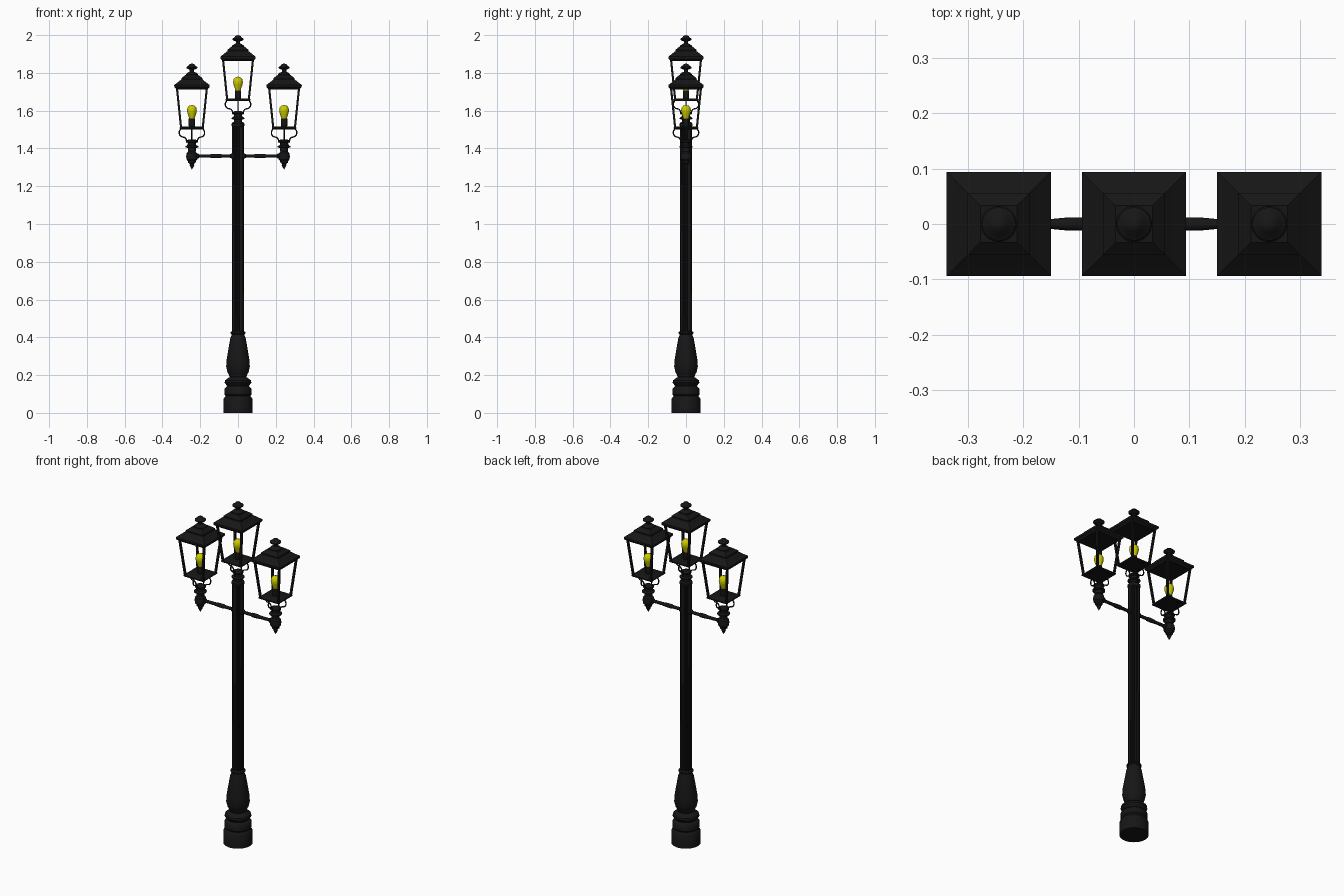
import bpy, bmesh, math
from mathutils import Vector, Matrix

if "Cube" in bpy.data.objects:
    bpy.data.objects.remove(bpy.data.objects["Cube"])


def material(name, color):
    m = bpy.data.materials.new(name)
    m.diffuse_color = color
    m.use_nodes = True
    m.node_tree.nodes["Principled BSDF"].inputs["Base Color"].default_value = m.diffuse_color
    return m


IRON = material("black_iron", (0.008, 0.008, 0.008, 1))
GLOW = material("yellow_bulb", (0.6, 0.6, 0.0, 1))


def finish(name, bm, mat=IRON, angle=35):
    bmesh.ops.remove_doubles(bm, verts=bm.verts, dist=1e-5)
    bmesh.ops.recalc_face_normals(bm, faces=bm.faces)
    me = bpy.data.meshes.new(name)
    bm.to_mesh(me)
    bm.free()
    me.shade_smooth()
    me.set_sharp_from_angle(angle=math.radians(angle))
    me.materials.append(mat)
    ob = bpy.data.objects.new(name, me)
    bpy.context.collection.objects.link(ob)
    return ob


def lathe(name, profile, sides=32, matrix=None, mat=IRON, flute=0.0):
    """Spin (radius, height) points round z; flute pulls in every other vertex.
    With 4 sides the radius is a half width of a square."""
    bm = bmesh.new()
    rings = []
    for r, z in profile:
        ring = []
        for i in range(sides):
            a = 2 * math.pi * (i + 0.5) / sides
            k = r * math.sqrt(2) if sides == 4 else r - (flute if i % 2 else 0)
            ring.append(bm.verts.new((k * math.cos(a), k * math.sin(a), z)))
        rings.append(ring)
    for lo, hi in zip(rings, rings[1:]):
        for i in range(sides):
            j = (i + 1) % sides
            bm.faces.new((lo[i], lo[j], hi[j], hi[i]))
    for (r, z), ring in ((profile[0], rings[0]), (profile[-1], rings[-1])):
        if r > 0:
            bm.faces.new(ring)
    if matrix:
        bm.transform(matrix)
    return finish(name, bm, mat)


def wire(name, points, radius, offset):
    """Round wire through a smooth path."""
    cu = bpy.data.curves.new(name, 'CURVE')
    cu.dimensions = '3D'
    cu.bevel_depth = radius
    cu.bevel_resolution = 2
    cu.use_fill_caps = True
    cu.resolution_u = 6
    sp = cu.splines.new('BEZIER')
    sp.bezier_points.add(len(points) - 1)
    for bp, p in zip(sp.bezier_points, points):
        bp.co = p
        bp.handle_left_type = bp.handle_right_type = 'AUTO'
    cu.materials.append(IRON)
    ob = bpy.data.objects.new(name, cu)
    ob.location = offset
    bpy.context.collection.objects.link(ob)


def lantern(side, x, dz):
    """Heights are those of the middle lantern; dz drops the outer ones."""
    off = Vector((x, 0, dz))
    M = Matrix.Translation(off)
    # two-tier square roof
    lathe(side + "_roof", [(.080, 1.862), (.093, 1.874), (.094, 1.886), (.084, 1.893),
                           (.055, 1.916)], 4, M)
    lathe(side + "_roof_cap", [(.050, 1.910), (.056, 1.915), (.056, 1.922),
                               (.033, 1.940)], 4, M)
    # turned finial
    lathe(side + "_finial", [(.032, 1.935), (.032, 1.943), (.023, 1.951), (.012, 1.956),
                             (.012, 1.967), (.022, 1.970), (.030, 1.976), (.030, 1.981),
                             (.020, 1.987), (.014, 1.995), (0, 2.0)], 24, M)
    # four slanted corner bars
    for i, (sx, sy) in enumerate(((1, 1), (-1, 1), (-1, -1), (1, -1))):
        bm = bmesh.new()
        bmesh.ops.create_cube(bm, size=1)
        for v in bm.verts:
            top = v.co.z > 0
            h, z = (.079, 1.868) if top else (.057, 1.655)
            v.co = (x + sx * h + v.co.x * .011, sy * h + v.co.y * .011, z + dz)
        finish(f"{side}_corner_bar_{i}", bm)
    # floor plate
    lathe(side + "_floor", [(.060, 1.651), (.065, 1.655), (.065, 1.661), (.058, 1.665)], 4, M)
    # bulb and socket
    lathe(side + "_socket", [(.014, 1.662), (.017, 1.668), (.017, 1.708)], 20, M)
    lathe(side + "_bulb", [(.014, 1.706), (.017, 1.718), (.024, 1.738), (.026, 1.752),
                           (.023, 1.767), (.015, 1.776), (0, 1.780)], 24, M, GLOW)
    # four bowed wire supports under the floor
    for i in range(4):
        R = Matrix.Rotation(i * math.pi / 2, 3, 'Z')
        path = [(.058, 1.655), (.067, 1.637), (.060, 1.616), (.035, 1.605), (.026, 1.580)]
        wire(f"{side}_support_{i}", [R @ Vector((r, 0, z)) for r, z in path], .0035, off)
    # holder the supports stand on
    lathe(side + "_holder", [(.022, 1.535), (.022, 1.552), (.034, 1.556), (.034, 1.562),
                             (.023, 1.568), (.022, 1.580), (.030, 1.585), (.030, 1.592),
                             (.016, 1.598)], 24, M)


# turned base
lathe("base", [(.078, 0), (.078, .072), (.072, .082), (.066, .090), (.073, .098),
               (.073, .125), (.066, .135), (.056, .142), (.064, .150), (.071, .160),
               (.069, .172), (.056, .182), (.044, .190), (.048, .200), (.056, .215),
               (.063, .245), (.060, .285), (.050, .345), (.041, .395), (.035, .410),
               (.034, .416), (.040, .421), (.040, .427), (.032, .433)], 32)

# fluted pole and its collar
lathe("pole", [(.032, .42), (.031, 1.535)], 32, flute=.005)
lathe("pole_collar", [(.031, 1.515), (.034, 1.520), (.034, 1.532), (.027, 1.540)], 32)

lantern("middle", 0, 0)
for side, s in (("left", -1), ("right", 1)):
    x = s * .244
    lantern(side, x, -.15)
    # turned arm
    lathe(side + "_arm", [(.014, .02), (.014, .036), (.009, .042), (.009, .088), (.012, .093),
                          (.012, .120), (.009, .150), (.009, .205), (.014, .210),
                          (.014, .230)], 20,
          Matrix.Translation((0, 0, 1.36)) @ Matrix.Rotation(s * math.pi / 2, 4, 'Y'))
    # knob with pointed drop at the arm end
    lathe(side + "_drop", [(0, 1.287), (.007, 1.300), (.013, 1.312), (.010, 1.318),
                           (.020, 1.324), (.021, 1.333), (.029, 1.342), (.031, 1.360),
                           (.028, 1.375), (.019, 1.383), (.019, 1.390)], 24,
          Matrix.Translation((x, 0, 0)))
